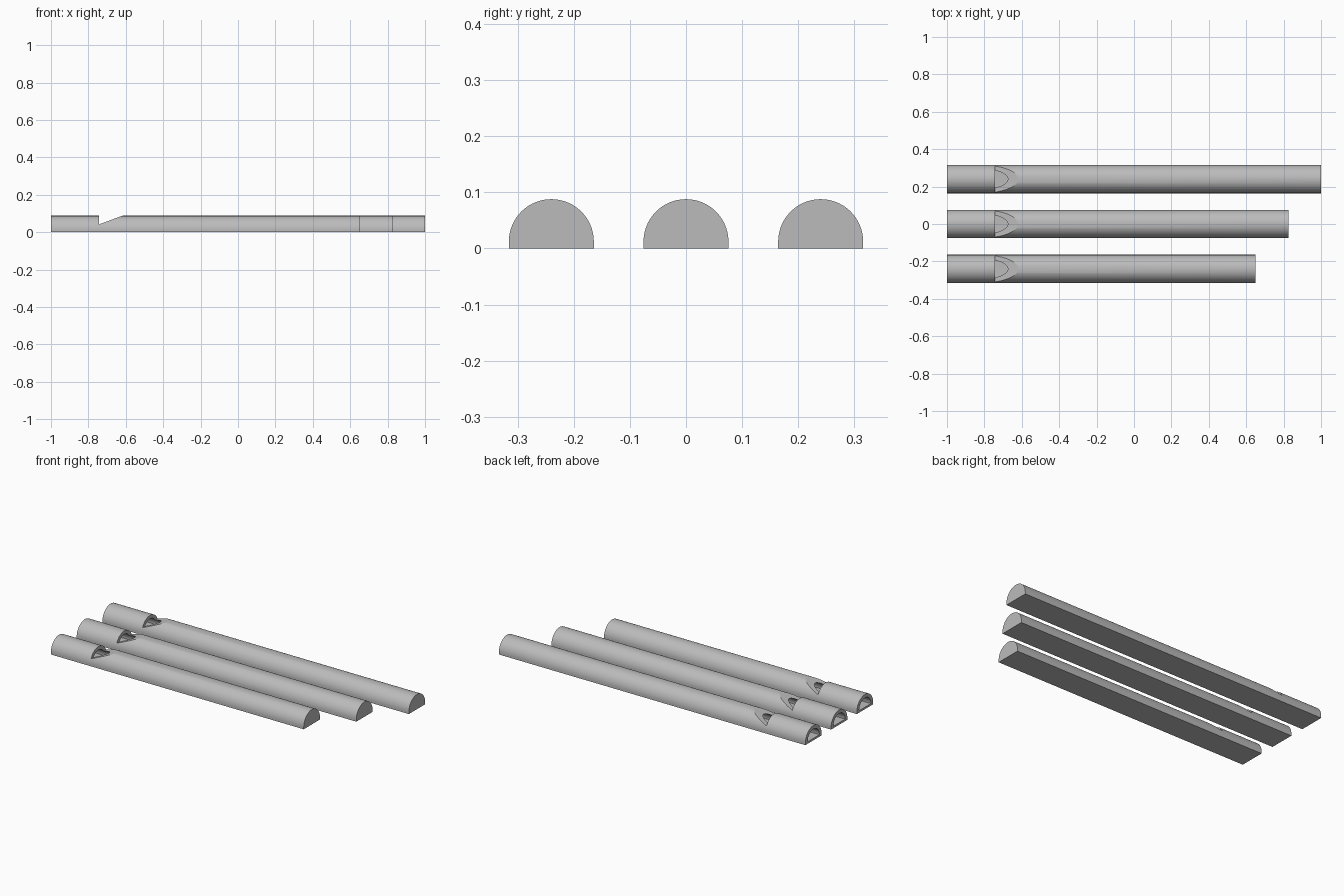
import bpy, bmesh, math

cube = bpy.data.objects.get("Cube")
if cube:
    bpy.data.objects.remove(cube)

grey = bpy.data.materials.new("plain_grey")
grey.use_nodes = True
colour = (0.5, 0.5, 0.5, 1)
grey.diffuse_color = colour
grey.node_tree.nodes["Principled BSDF"].inputs["Base Color"].default_value = colour

AXIS_Z = 0.012   # height of the arc centre
RADIUS = 0.0757
BORE = 0.055


def half_round(radius, floor, steps=48):
    """Arch outline in (y, z) with a flat floor."""
    arc = [(radius * math.cos(math.pi * i / steps),
            AXIS_Z + radius * math.sin(math.pi * i / steps)) for i in range(steps + 1)]
    if floor < AXIS_Z:
        arc += [(-radius, floor), (radius, floor)]
    return arc


def prism(name, points, direction):
    """Extrude a closed loop of 3D points into a solid."""
    bm = bmesh.new()
    face = bm.faces.new([bm.verts.new(p) for p in points])
    moved = bmesh.ops.extrude_face_region(bm, geom=[face])["geom"]
    bmesh.ops.translate(bm, vec=direction, verts=[v for v in moved if isinstance(v, bmesh.types.BMVert)])
    bmesh.ops.recalc_face_normals(bm, faces=bm.faces[:])
    mesh = bpy.data.meshes.new(name)
    bm.to_mesh(mesh)
    bm.free()
    mesh.materials.append(grey)
    obj = bpy.data.objects.new(name, mesh)
    bpy.context.collection.objects.link(obj)
    return obj


def cut(obj, cutter):
    """Subtract the cutter for good and remove it."""
    bpy.ops.object.select_all(action="DESELECT")
    bpy.context.view_layer.objects.active = obj
    obj.select_set(True)
    mod = obj.modifiers.new("cut", "BOOLEAN")
    mod.operation = "DIFFERENCE"
    mod.solver = "EXACT"
    mod.object = cutter
    bpy.ops.object.modifier_apply(modifier=mod.name)
    bpy.data.objects.remove(cutter)


def whistle(name, y, end):
    # Solid half-round body
    body = prism(name, [(-1, y + a, z) for a, z in half_round(RADIUS, 0)], (end + 1, 0, 0))
    # Bore, open at the mouth end and closed at the far end
    cut(body, prism("bore", [(-1.05, y + a, z) for a, z in half_round(BORE, AXIS_Z)],
                    (end + 1.05 - 0.02, 0, 0)))
    # Slanted sound opening
    wedge = [(-0.742, 0.042), (-0.618, 0.0877), (-0.564, 0.1076), (-0.742, 0.1076)]
    cut(body, prism("wedge", [(x, y - 0.1, z) for x, z in wedge], (0, 0.2, 0)))
    bpy.ops.object.shade_smooth_by_angle(angle=math.radians(25))


for label, y, end in (("short", -0.24, 0.65), ("middle", 0, 0.825), ("long", 0.24, 1)):
    whistle(label + "_whistle_pipe", y, end)
